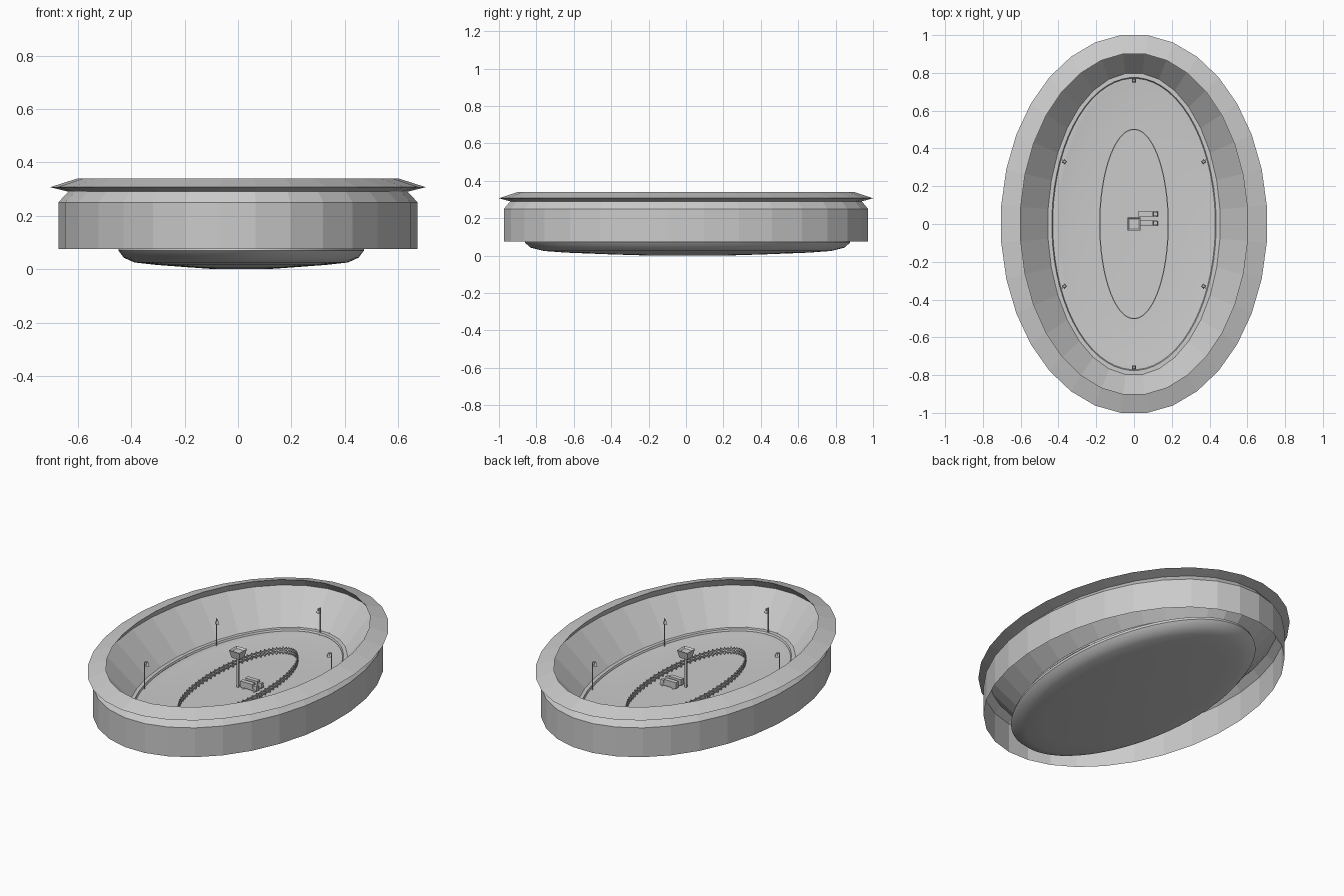
import bpy, bmesh, math
from mathutils import Vector, Matrix

cube = bpy.data.objects.get("Cube")
if cube:
    bpy.data.objects.remove(cube)

grey = bpy.data.materials.new("light_grey")
grey.use_nodes = True
COLOUR = (0.6, 0.6, 0.6, 1)
grey.diffuse_color = COLOUR
grey.node_tree.nodes["Principled BSDF"].inputs["Base Color"].default_value = COLOUR


def finish(name, bm, smooth=None, fix_normals=True):
    if fix_normals:
        bmesh.ops.recalc_face_normals(bm, faces=bm.faces)
    mesh = bpy.data.meshes.new(name)
    bm.to_mesh(mesh)
    bm.free()
    mesh.materials.append(grey)
    ob = bpy.data.objects.new(name, mesh)
    bpy.context.collection.objects.link(ob)
    if smooth:
        bpy.ops.object.select_all(action='DESELECT')
        ob.select_set(True)
        bpy.context.view_layer.objects.active = ob
        bpy.ops.object.shade_smooth_by_angle(angle=math.radians(smooth))
    return ob


def ellipse_ring(bm, rx, ry, z, n, cx=0, cy=0):
    k = 1 / math.cos(math.pi / n)
    angles = [2 * math.pi * (i + 0.5) / n for i in range(n)]
    return [bm.verts.new((cx + rx * k * math.cos(a), cy + ry * k * math.sin(a), z)) for a in angles]


def loft(name, profile, n, centre=(0, 0), cap=False, smooth=None, closed=False):
    """Stack elliptical rings given as (x radius, y radius, height)."""
    bm = bmesh.new()
    rings = [ellipse_ring(bm, *p, n, *centre) for p in profile]
    pairs = list(zip(rings, rings[1:]))
    if closed:
        pairs.append((rings[-1], rings[0]))
    for a, b in pairs:
        for i in range(n):
            j = (i + 1) % n
            bm.faces.new((a[i], a[j], b[j], b[i]))
    if cap:
        bm.faces.new(rings[0][::-1])
        bm.faces.new(rings[-1])
    return finish(name, bm, smooth, fix_normals=cap or closed)


def add_box(bm, centre, size, turn=0, top=1):
    """Box with an optional wider or narrower top."""
    made = bmesh.ops.create_cube(bm, size=1)["verts"]
    for v in made:
        if v.co.z > 0:
            v.co.x *= top
            v.co.y *= top
    bmesh.ops.transform(bm, verts=made, matrix=Matrix.Translation(centre)
                        @ Matrix.Rotation(turn, 4, 'Z') @ Matrix.Diagonal((*size, 1)))


# Outer wall and its inward taper
loft("outer_wall", [(.673, .973, .075), (.673, .973, .25), (.635, .94, .29)], 32)

# Overhanging roof ring
loft("roof_ring", [(.635, .94, .29), (.703, 1, .307), (.6, .9, .34)], 32, closed=True)

# Sloping stand with a narrow walkway at its foot
loft("stand", [(.635, .94, .29), (.455, .797, .108)][::-1], 32)
loft("walkway", [(.46, .80, .108), (.435, .775, .108), (.43, .77, .098), (.46, .80, .098)][::-1],
     64, closed=True)

# Lens-shaped ground with a rounded underside
loft("ground", [(.10, .20, 0), (.20, .42, .007), (.32, .65, .016), (.40, .77, .025), (.44, .84, .043),
                (.46, .87, .07), (.457, .86, .088), (.44, .82, .097), (.41, .75, .092),
                (.35, .65, .083), (.20, .40, .08)], 64, centre=(.012, .008), cap=True, smooth=40)

# Oval fence: two rails on posts
FX, FY, FLOOR = .181, .501, .08
for name, z in (("fence_lower_rail", .094), ("fence_upper_rail", .11)):
    w, h = .003, .004
    loft(name, [(FX - w, FY - w, z - h), (FX + w, FY + w, z - h),
                (FX + w, FY + w, z + h), (FX - w, FY - w, z + h)], 96, closed=True)
bm = bmesh.new()
for i in range(80):
    a = 2 * math.pi * i / 80
    add_box(bm, (FX * math.cos(a), FY * math.sin(a), FLOOR + .02), (.006, .006, .042),
            math.atan2(FX * math.sin(a), FY * math.cos(a)))
finish("fence_posts", bm)

# Central screen on a pole
bm = bmesh.new()
add_box(bm, (0, 0, .165), (.012, .012, .19))
finish("screen_pole", bm)
bm = bmesh.new()
add_box(bm, (0, 0, .28), (.05, .05, .045), top=1.4)
bm.faces.ensure_lookup_table()
top = max(bm.faces, key=lambda f: f.calc_center_median().z)
bmesh.ops.inset_region(bm, faces=[top], thickness=.013)
bmesh.ops.translate(bm, verts=top.verts, vec=(0, 0, -.01))
finish("screen_block", bm)

# Two parked vehicles
for name, y in (("vehicle_a", .005), ("vehicle_b", .053)):
    bm = bmesh.new()
    add_box(bm, (.06, y, .106), (.08, .026, .036))
    add_box(bm, (.114, y, .102), (.026, .024, .028), top=.8)
    for x in (.04, .112):
        for side in (-1, 1):
            bmesh.ops.create_cone(bm, cap_ends=True, segments=8, radius1=.008, radius2=.008, depth=.004,
                                  matrix=Matrix.Translation((x, y + side * .012, .088))
                                  @ Matrix.Rotation(math.pi / 2, 4, 'X'))
    finish(name, bm)

# Lamps around the walkway, arms pointing inward
spots = [(0, .775), (0, -.775)] + [(sx * .38, sy * .34) for sx in (1, -1) for sy in (1, -1)]
for i, (x, y) in enumerate(spots):
    base = Vector((x, y, 0))
    inward = -base.normalized()
    turn = math.atan2(inward.y, inward.x)
    bm = bmesh.new()
    add_box(bm, base + Vector((0, 0, .17)), (.006, .006, .165), turn)
    add_box(bm, base + inward * .008 + Vector((0, 0, .254)), (.022, .006, .006), turn)
    add_box(bm, base + inward * .016 + Vector((0, 0, .242)), (.02, .02, .018), turn, top=.5)
    finish(f"lamp_{i + 1}", bm)
